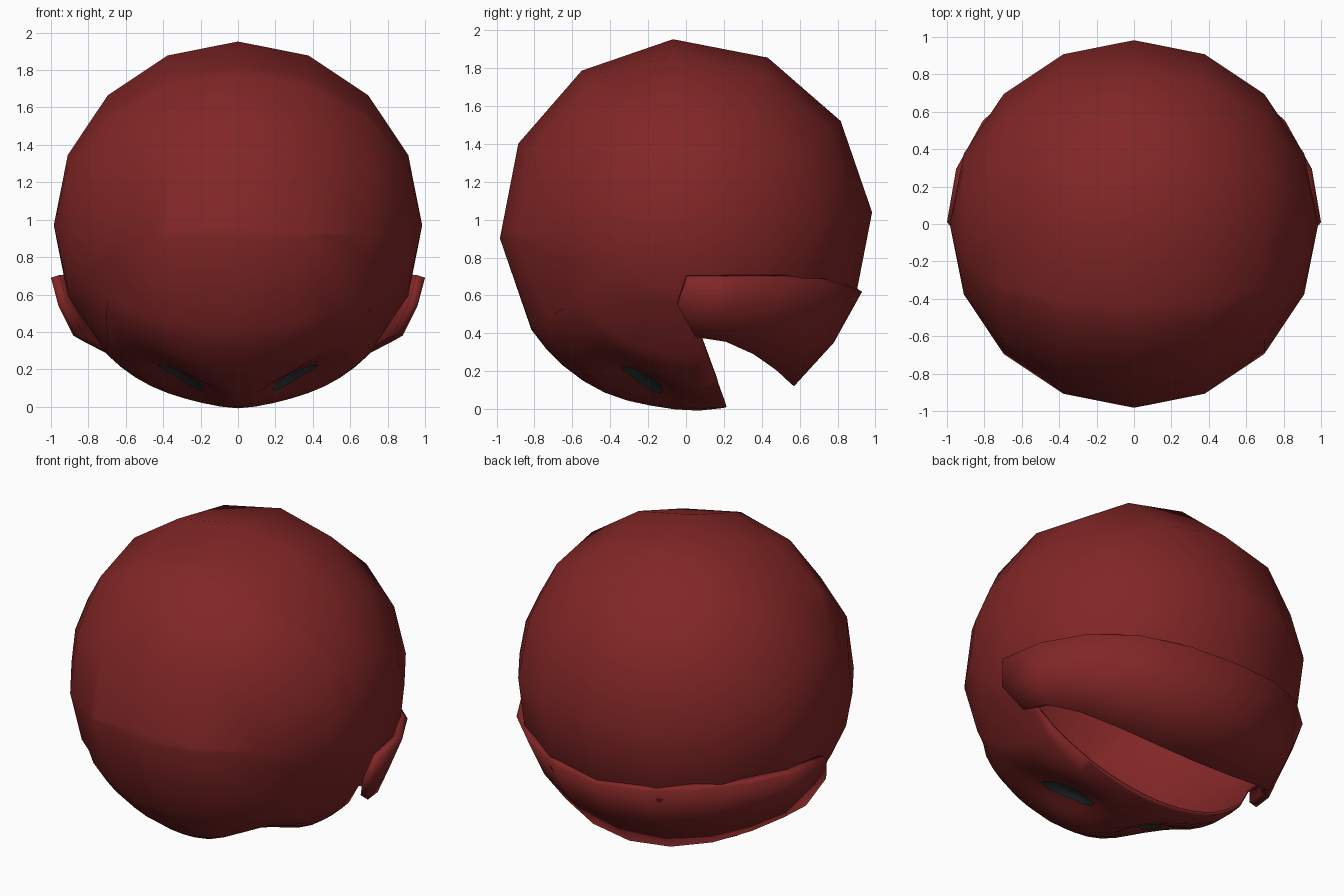
import bpy, bmesh, math
from mathutils import Matrix, Vector

if "Cube" in bpy.data.objects:
    bpy.data.objects.remove(bpy.data.objects["Cube"])

R, C = 0.985, Vector((0, 0, 0.97))


def material(name, rgb):
    m = bpy.data.materials.new(name)
    m.diffuse_color = (*rgb, 1)
    m.use_nodes = True
    m.node_tree.nodes["Principled BSDF"].inputs["Base Color"].default_value = m.diffuse_color
    return m


RED = material("dark red", (0.22, 0.019, 0.019))
LENS = material("charcoal lens", (0.035, 0.045, 0.045))


def finish(name, bm, mat, thickness=0, angle=40):
    me = bpy.data.meshes.new(name)
    bm.to_mesh(me)
    bm.free()
    ob = bpy.data.objects.new(name, me)
    bpy.context.collection.objects.link(ob)
    me.materials.append(mat)
    if thickness:
        s = ob.modifiers.new("thickness", 'SOLIDIFY')
        s.thickness, s.offset = thickness, -1
    bpy.ops.object.select_all(action='DESELECT')
    ob.select_set(True)
    bpy.context.view_layer.objects.active = ob
    bpy.ops.object.shade_smooth_by_angle(angle=math.radians(angle))
    return ob


# Eye layout in the x/y plane: centre and long axis (right side)
EYE = Vector((0.33, -0.25))
AXIS = Vector((0.77, -0.64)).normalized()
SIDE = Vector((-AXIS.y, AXIS.x))


def socket_depth(p):
    """Inward push that forms the two eye sockets."""
    d = Vector((abs(p.x), p.y)) - EYE
    a, b = d.dot(AXIS), d.dot(SIDE)
    return 0.125 * math.exp(-(a / 0.25) ** 2 - (b / 0.19) ** 2)


def skin(p, lift=0.0):
    """Project a point on the sphere, pressed in at the sockets."""
    q = C + (p - C).normalized() * R
    if q.z < 0.6:
        q = C + (q - C).normalized() * (R - socket_depth(q) + lift)
    return q


# Round hood with a finer, sculpted face and an open neck
bm = bmesh.new()
turn = Matrix.Rotation(math.radians(4), 4, 'X') @ Matrix.Rotation(math.pi / 2, 4, 'Y')
bmesh.ops.create_uvsphere(bm, u_segments=12, v_segments=8, radius=R,
                          matrix=Matrix.Translation(C) @ turn)
face = [f for f in bm.faces if f.calc_center_median().z < 0.42 and f.calc_center_median().y < 0.35]
edges = list({e for f in face for e in f.edges})
bmesh.ops.subdivide_edges(bm, edges=edges, cuts=3, use_grid_fill=True)
for v in bm.verts:
    if v.co.z < 0.55:
        v.co = skin(v.co)
cuts = [(Vector((0, 0.2, 0.05)), Vector((0, 0.28, 0.1)).normalized()),
        (Vector((0, 0, 0.48)), Vector((0, -0.5, -1)).normalized())]
for co, no in cuts:
    bmesh.ops.bisect_plane(bm, geom=bm.verts[:] + bm.edges[:] + bm.faces[:],
                           plane_co=co, plane_no=no, dist=1e-5)
hole = [f for f in bm.faces
        if all((f.calc_center_median() - co).dot(no) > 0 for co, no in cuts)]
bmesh.ops.delete(bm, geom=hole, context='FACES')
finish("hood", bm, RED, 0.02)

# Neck guard wrapping round the back
# rows: x radius, y offset, y radius, z at sides, drop at the back, power of drop
ROWS = [(0.88, 0.05, 0.52, 0.38, 0.26, 2),
        (0.96, -0.04, 0.82, 0.54, 0.19, 2),
        (1.00, 0.01, 0.92, 0.69, 0.07, 6)]
bm = bmesh.new()
N = 10
grid = []
for rx, y0, ry, z, drop, pw in ROWS:
    row = []
    for i in range(N + 1):
        a = -math.pi / 2 + math.pi * i / N
        c = max(0, math.cos(a))
        row.append(bm.verts.new((rx * math.sin(a), y0 + ry * c, z - drop * c ** pw)))
    grid.append(row)
for lo, hi in zip(grid, grid[1:]):
    for i in range(N):
        bm.faces.new((lo[i + 1], lo[i], hi[i], hi[i + 1]))
finish("neck_guard", bm, RED, 0.05, 30)

# Almond eye lenses lying in the sockets
for name, s in (("right_eye", 1), ("left_eye", -1)):
    bm = bmesh.new()
    rings = []
    for k in (0.5, 1.0):
        ring = []
        for i in range(12):
            t = 2 * math.pi * i / 12
            d = EYE + AXIS * 0.165 * k * math.cos(t) + SIDE * 0.075 * k * math.sin(t)
            p = Vector((d.x, d.y, C.z - math.sqrt(R * R - d.length_squared)))
            p = skin(p, 0.012)
            ring.append(bm.verts.new((p.x * s, p.y, p.z)))
        rings.append(ring)
    bm.faces.new(rings[0])
    for i in range(12):
        j = (i + 1) % 12
        bm.faces.new((rings[0][i], rings[0][j], rings[1][j], rings[1][i]))
    bmesh.ops.recalc_face_normals(bm, faces=bm.faces[:])
    if sum(f.normal.z for f in bm.faces) > 0:
        bmesh.ops.reverse_faces(bm, faces=bm.faces[:])
    finish(name, bm, LENS)
